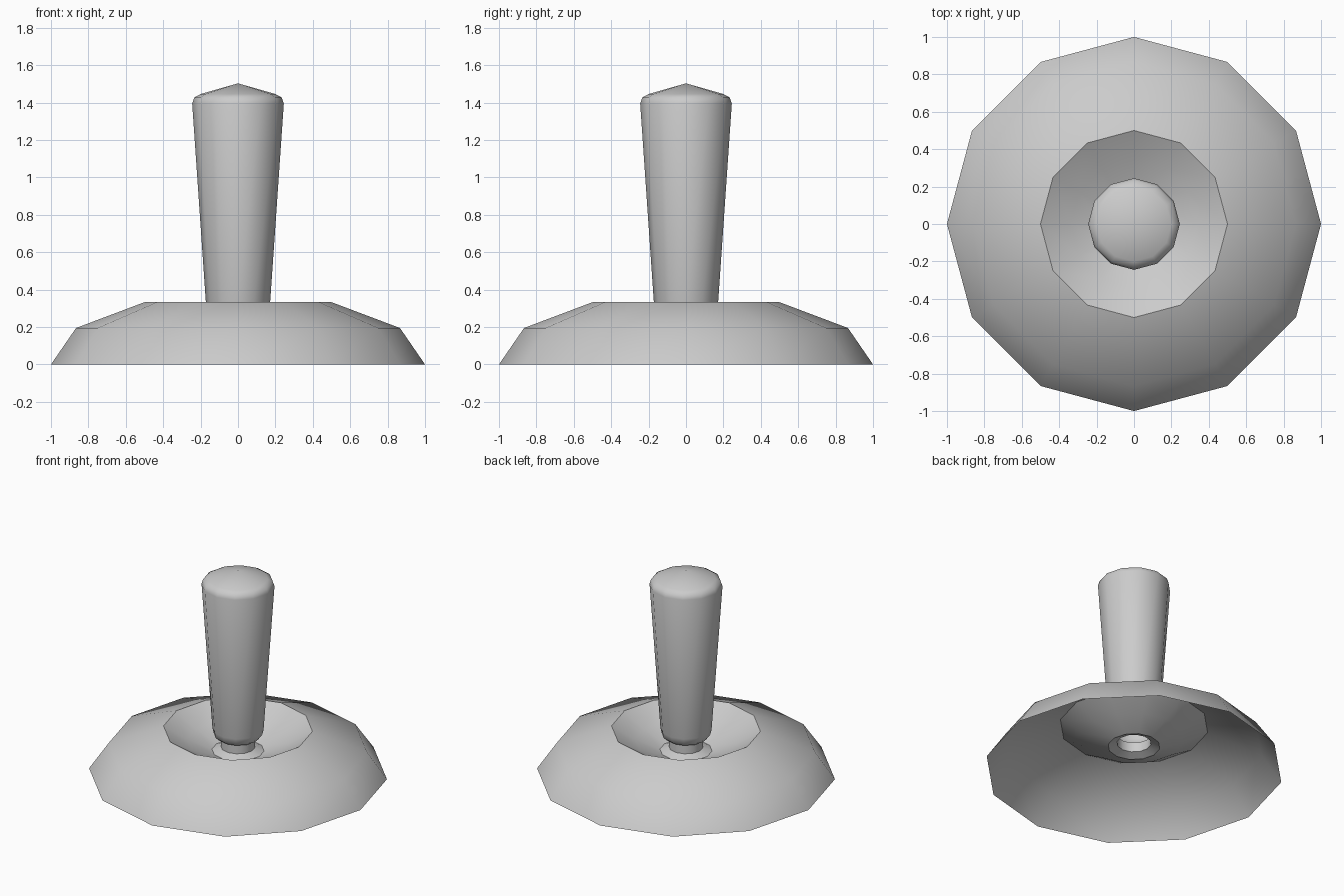
import bpy
import bmesh
from math import cos, sin, pi, radians

SIDES = 12

cube = bpy.data.objects.get("Cube")
if cube:
    bpy.data.objects.remove(cube, do_unlink=True)

grey = bpy.data.materials.new("light_grey")
grey.use_nodes = True
colour = (0.6, 0.6, 0.6, 1.0)
grey.diffuse_color = colour
grey.node_tree.nodes["Principled BSDF"].inputs["Base Color"].default_value = colour


def lathe(name, profile):
    """Turn an open (radius, height) profile into a twelve-sided shell."""
    bm = bmesh.new()
    rings = []
    for r, z in profile:
        if r == 0:
            rings.append([bm.verts.new((0, 0, z))] * SIDES)
        else:
            angles = [2 * pi * i / SIDES for i in range(SIDES)]
            rings.append([bm.verts.new((r * cos(a), r * sin(a), z)) for a in angles])
    for low, high in zip(rings, rings[1:]):
        for i in range(SIDES):
            j = (i + 1) % SIDES
            corners = [low[i], low[j], high[j], high[i]]
            bm.faces.new(list(dict.fromkeys(corners)))
    mesh = bpy.data.meshes.new(name)
    bm.to_mesh(mesh)
    bm.free()
    mesh.materials.append(grey)
    obj = bpy.data.objects.new(name, mesh)
    bpy.context.collection.objects.link(obj)
    bpy.ops.object.select_all(action="DESELECT")
    obj.select_set(True)
    bpy.context.view_layer.objects.active = obj
    bpy.ops.object.shade_smooth_by_angle(angle=radians(42))
    return obj


# Open dish: sloping outer skirt, then the sunken funnel inside the rim
lathe("base_dish", [(1, 0), (0.866, 0.195), (0.5, 0.333),
                    (0.34, 0.24), (0.175, 0.175)])

# Narrow collar joining the funnel floor to the handle
lathe("collar", [(0.175, 0.175), (0.115, 0.2), (0.115, 0.27)])

# Tapered handle with rounded ends and a shallow pointed cap
lathe("handle", [(0.115, 0.27), (0.14, 0.273), (0.163, 0.295), (0.172, 0.335),
                 (0.245, 1.395), (0.234, 1.427), (0.2, 1.446), (0, 1.503)])
